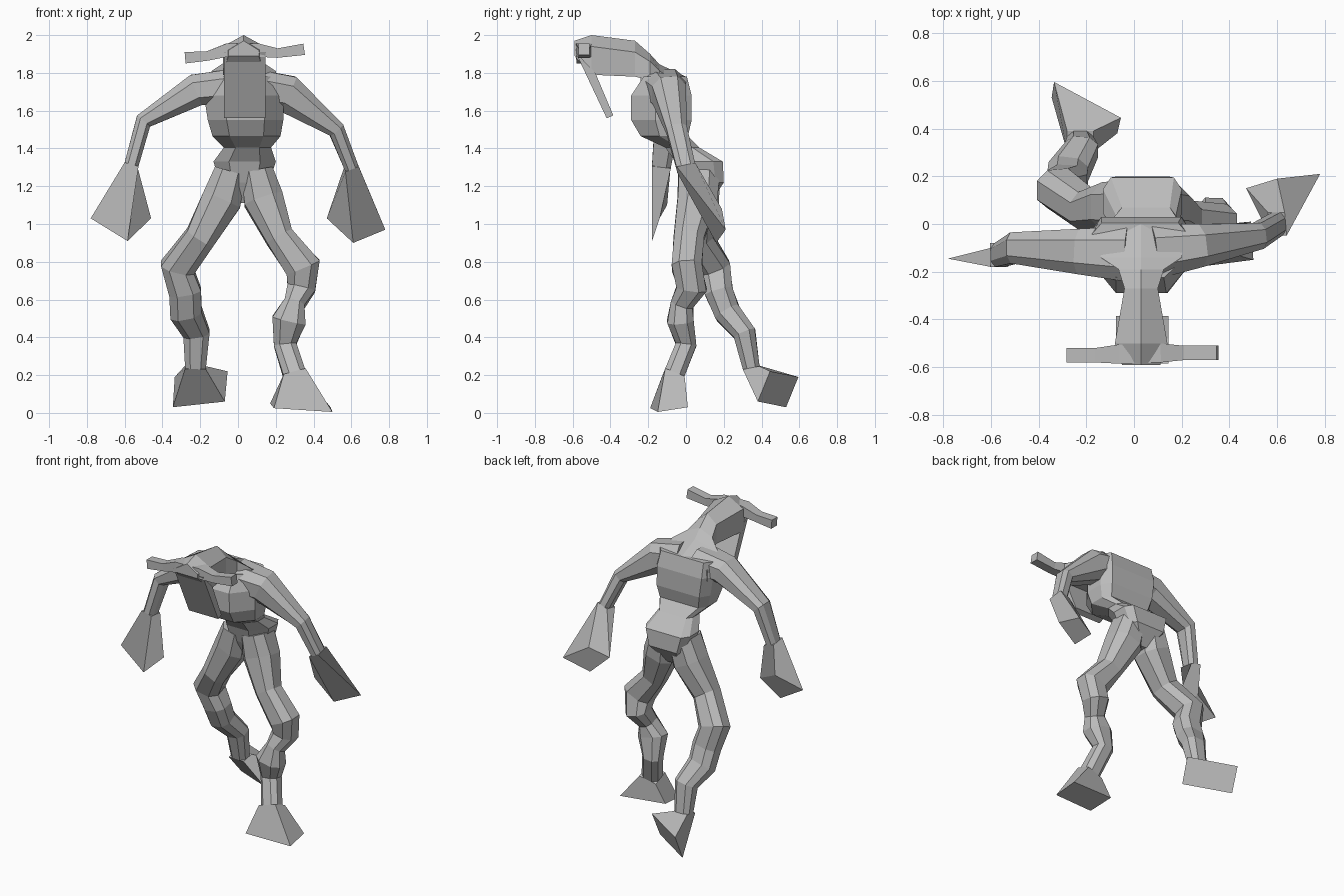
import bpy, bmesh
from mathutils import Vector

cube = bpy.data.objects.get("Cube")
if cube:
    bpy.data.objects.remove(cube)

# One plain grey for the whole figure
grey = bpy.data.materials.new("stone_grey")
grey.use_nodes = True
colour = (0.5, 0.5, 0.5, 1)
grey.diffuse_color = colour
grey.node_tree.nodes["Principled BSDF"].inputs["Base Color"].default_value = colour

SQUARE = [(-1, -1), (1, -1), (1, 1), (-1, 1)]
# Limb section: a square with its corners cut
OCTAGON = [(-.5, -1), (.5, -1), (1, -.5), (1, .5),
           (.5, 1), (-.5, 1), (-1, .5), (-1, -.5)]
# Torso section: narrow breast, broad back
TRUNK = [(-.5, -1), (.5, -1), (1, -.2), (1, .6),
         (.8, 1), (-.8, 1), (-1, .6), (-1, -.2)]


def loft(name, rings):
    """Skin a list of equal-sized point rings and cap both ends."""
    bm = bmesh.new()
    loops = [[bm.verts.new(p) for p in ring] for ring in rings]
    n = len(loops[0])
    for low, high in zip(loops, loops[1:]):
        for i in range(n):
            j = (i + 1) % n
            bm.faces.new((low[i], low[j], high[j], high[i]))
    bm.faces.new(loops[0][::-1])
    bm.faces.new(loops[-1])
    bmesh.ops.recalc_face_normals(bm, faces=bm.faces[:])
    mesh = bpy.data.meshes.new(name)
    bm.to_mesh(mesh)
    bm.free()
    mesh.materials.append(grey)
    obj = bpy.data.objects.new(name, mesh)
    bpy.context.collection.objects.link(obj)


def tube_rings(path, side, section):
    """Rings square to a path of (x, y, z, half side, half depth)."""
    centres = [Vector(p[:3]) for p in path]
    rings = []
    for i, (c, p) in enumerate(zip(centres, path)):
        before, after = centres[max(i - 1, 0)], centres[min(i + 1, len(path) - 1)]
        along = (after - before).normalized()
        u = Vector(side)
        u = (u - along * u.dot(along)).normalized()
        v = along.cross(u)
        rings.append([c + u * a * p[3] + v * b * p[4] for a, b in section])
    return rings


def matched(ring, corners):
    """Order the corners so that they follow the ring without twisting."""
    corners = [Vector(c) for c in corners]
    shift = sum(ring, Vector()) / 4 - sum(corners, Vector()) / 4
    options = [order[i:] + order[:i] for order in (corners, corners[::-1]) for i in range(4)]
    return min(options, key=lambda o: sum((a - b - shift).length_squared for a, b in zip(ring, o)))


def limb(name, end_name, path, side, corners):
    """A bevelled limb with a flared four-cornered hand or foot."""
    loft(name, tube_rings(path, side, OCTAGON))
    joint = tube_rings(path, side, SQUARE)[-1]
    loft(end_name, [joint, matched(joint, corners)])


# Torso: pelvis, waist, rib cage and shoulder top
torso = [(.025, .08, 1.11, .03, .05), (.035, .09, 1.22, .13, .11),
         (.035, .07, 1.33, .165, .125), (.05, -.02, 1.405, .125, .09),
         (.045, -.115, 1.465, .18, .125), (.04, -.13, 1.55, .2, .16),
         (.03, -.13, 1.68, .21, .16), (.025, -.11, 1.78, .2, .115)]
loft("torso", [[(x + a * w, y + b * d, z) for a, b in TRUNK] for x, y, z, w, d in torso])

# Neck flaring into the shoulders, and ridged head: y, floor, eaves, ridge, half width
head = [(0, 1.66, 1.73, 1.78, .19), (-.14, 1.7, 1.81, 1.845, .17),
        (-.19, 1.76, 1.86, 1.9, .095), (-.27, 1.78, 1.91, 1.97, .07),
        (-.5, 1.79, 1.94, 2, .11), (-.59, 1.89, 1.92, 1.97, .08)]
loft("neck_and_head", [[(.03 - w, y, low), (.03 + w, y, low), (.03 + w, y, mid),
                        (.03, y, top), (.03 - w, y, mid)]
                       for y, low, mid, top, w in head])

# Long hanging face plate
plate = [(-.585, -.48, 1.91, 1.8), (-.42, -.385, 1.56, 1.575)]
loft("face_plate", [[(-.075, f, zf), (.145, f, zf), (.145, b, zb), (-.075, b, zb)]
                    for f, b, zf, zb in plate])

# Bent cross bar of horns
loft("horns", tube_rings([(-.28, -.55, 1.88, .03, .03), (-.16, -.55, 1.89, .03, .025),
                          (-.06, -.545, 1.92, .04, .035), (.11, -.54, 1.92, .04, .035),
                          (.21, -.54, 1.905, .03, .025), (.35, -.54, 1.925, .03, .03)],
                         (0, 1, 0), SQUARE))

# Arms ending in flared hands
limb("left_arm", "left_hand",
     [(.08, -.115, 1.72, .115, .1), (.26, -.09, 1.69, .09, .1),
      (.52, -.05, 1.5, .055, .045), (.6, 0, 1.3, .05, .038)], (0, 1, 0),
     [(.78, .21, .97), (.61, .16, .9), (.47, .15, 1.03), (.6, .19, 1.08)])
limb("right_arm", "right_hand",
     [(-.03, -.125, 1.73, .115, .09), (-.22, -.115, 1.71, .095, .085),
      (-.5, -.1, 1.545, .065, .045), (-.565, -.13, 1.31, .05, .038)], (0, 1, 0),
     [(-.78, -.145, 1.03), (-.585, -.18, .91), (-.46, -.14, 1.03), (-.6, -.1, 1.1)])

# Crooked legs ending in flared feet
limb("left_leg", "left_foot",
     [(.1, .07, 1.28, .085, .11), (.135, .06, 1.13, .105, .105),
      (.22, .015, .93, .075, .08), (.345, .005, .77, .095, .08),
      (.335, .03, .66, .075, .08), (.3, -.02, .58, .055, .06),
      (.27, -.03, .49, .09, .07), (.25, 0, .36, .06, .055),
      (.3, -.065, .2, .06, .055)], (1, 0, 0),
     [(.5, -.15, .005), (.19, -.19, .025), (.17, -.02, .05), (.49, .01, .03)])
limb("right_leg", "right_foot",
     [(-.04, .07, 1.28, .085, .11), (-.085, .07, 1.13, .105, .105),
      (-.2, .06, .93, .08, .08), (-.32, .15, .77, .09, .085),
      (-.28, .175, .64, .085, .075), (-.275, .22, .53, .085, .07),
      (-.22, .31, .42, .07, .06), (-.225, .345, .24, .055, .045)], (1, 0, 0),
     [(-.345, .53, .03), (-.07, .38, .06), (-.055, .445, .22), (-.335, .595, .19)])
